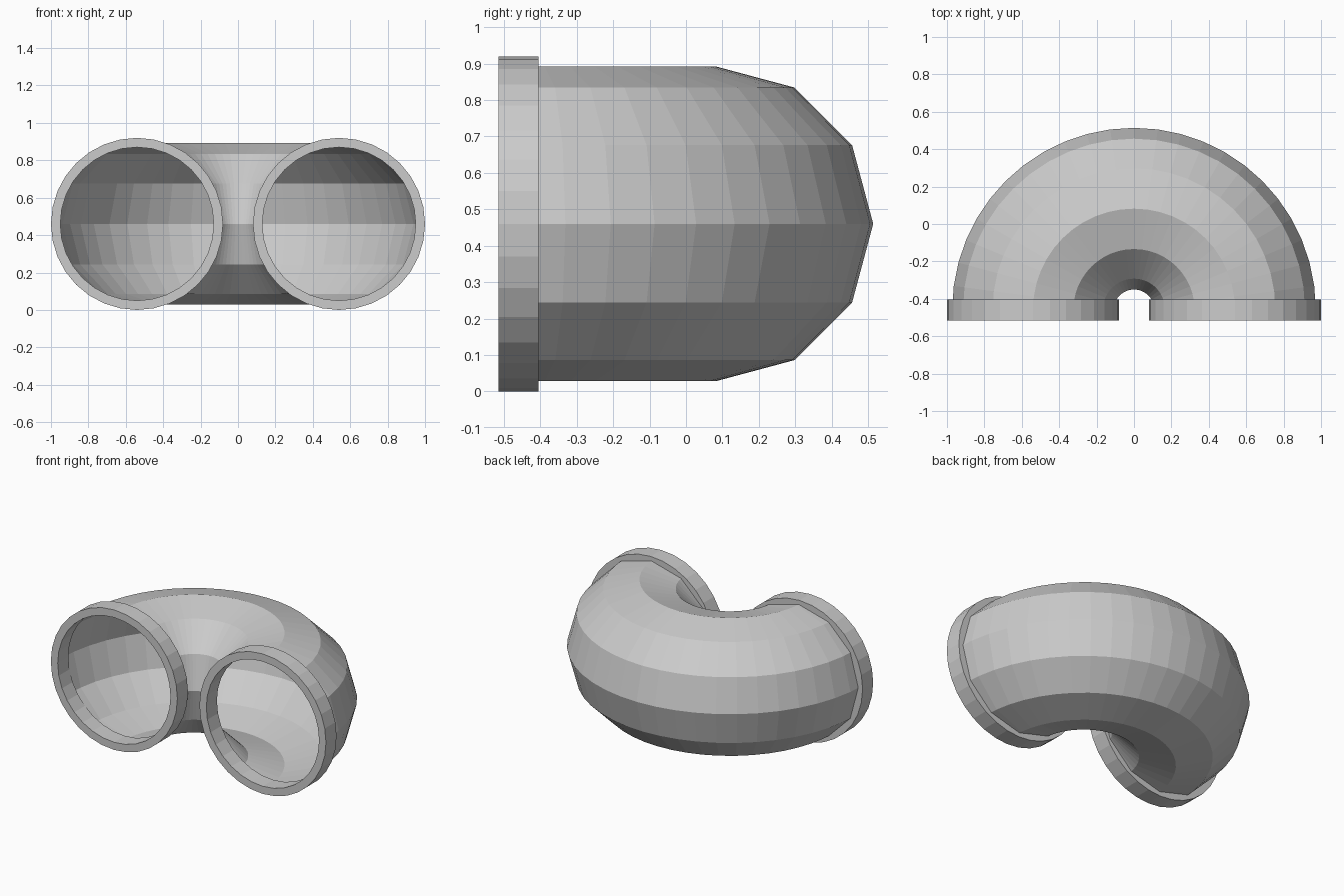
import bpy, bmesh, math
from mathutils import Matrix, Vector

if "Cube" in bpy.data.objects:
    bpy.data.objects.remove(bpy.data.objects["Cube"])

R, MID_Y, MID_Z = 0.54, -0.458, 0.46   # bend radius and bend centre

grey = bpy.data.materials.new("light grey")
grey.diffuse_color = (0.6, 0.6, 0.6, 1)
grey.use_nodes = True
grey.node_tree.nodes["Principled BSDF"].inputs["Base Color"].default_value = grey.diffuse_color


def sweep(name, profile, steps, angle, matrix, closed):
    """Revolve a closed profile of (radius, height) points about local z."""
    bm = bmesh.new()
    count = steps if closed else steps + 1
    rings = []
    for i in range(count):
        a = angle * i / steps
        rings.append([bm.verts.new(matrix @ Vector((r * math.cos(a), r * math.sin(a), h)))
                      for r, h in profile])
    n = len(profile)
    for i in range(steps):
        a, b = rings[i], rings[(i + 1) % count]
        for j in range(n):
            k = (j + 1) % n
            bm.faces.new((a[j], b[j], b[k], a[k]))
    if closed:
        bmesh.ops.recalc_face_normals(bm, faces=bm.faces)
    mesh = bpy.data.meshes.new(name)
    bm.to_mesh(mesh)
    bm.free()
    mesh.materials.append(grey)
    obj = bpy.data.objects.new(name, mesh)
    bpy.context.collection.objects.link(obj)
    return obj


# Half-turn pipe: open thin shell with a twelve-sided section
section = [(R + 0.432 * math.cos(math.tau * i / 12), 0.432 * math.sin(math.tau * i / 12))
           for i in range(12)]
sweep("pipe_bend", section, 24, math.pi, Matrix.Translation((0, MID_Y, MID_Z)), False)

# Collar ring around each open end
ring = [(0.41, -0.055), (0.46, -0.055), (0.46, 0.055), (0.41, 0.055)]
for side, label in ((-1, "left"), (1, "right")):
    place = Matrix.Translation((side * R, -0.46, MID_Z)) @ Matrix.Rotation(math.pi / 2, 4, 'X')
    sweep(label + "_collar", ring, 32, math.tau, place, True)
